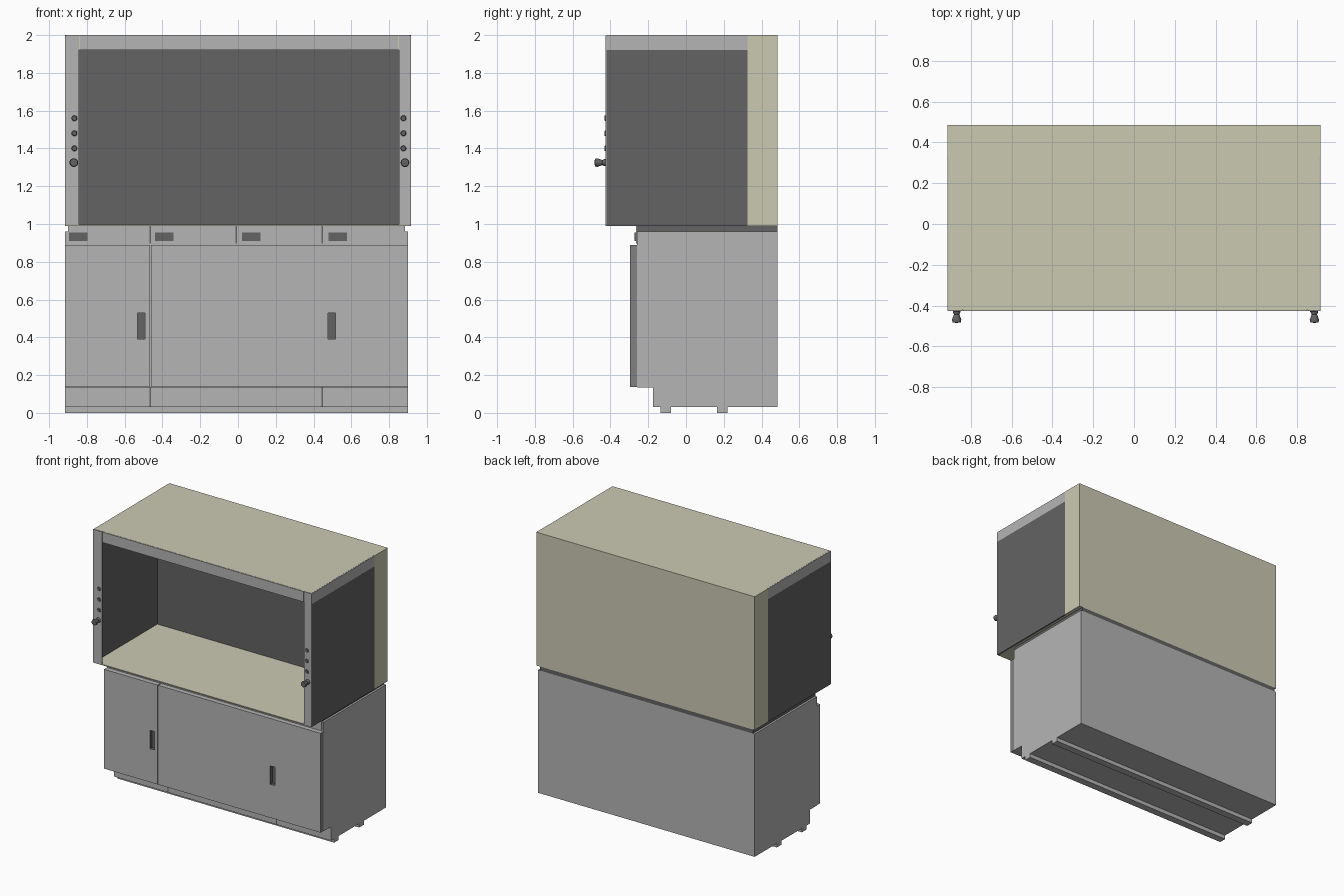
import bpy
import bmesh
from math import radians
from mathutils import Matrix, Vector

if "Cube" in bpy.data.objects:
    bpy.data.objects.remove(bpy.data.objects["Cube"], do_unlink=True)


def material(name, r, g, b):
    m = bpy.data.materials.new(name)
    m.use_nodes = True
    m.diffuse_color = (r, g, b, 1)
    m.node_tree.nodes["Principled BSDF"].inputs["Base Color"].default_value = (r, g, b, 1)
    return m


GREY = material("light grey", 0.46, 0.46, 0.46)
EDGE = material("edge grey", 0.22, 0.22, 0.22)
DARK = material("dark grey", 0.125, 0.125, 0.125)
CREAM = material("cream", 0.60, 0.59, 0.45)


def finish(name, bm, *mats):
    mesh = bpy.data.meshes.new(name)
    bm.to_mesh(mesh)
    bm.free()
    for m in mats:
        mesh.materials.append(m)
    ob = bpy.data.objects.new(name, mesh)
    bpy.context.collection.objects.link(ob)
    return ob


def box(name, x, y, z, mat, special=None, direction=None):
    """Box from (min, max) pairs; faces along direction may take a second material."""
    bm = bmesh.new()
    lo, hi = Vector((x[0], y[0], z[0])), Vector((x[1], y[1], z[1]))
    bmesh.ops.create_cube(bm, size=1, matrix=Matrix.Translation((lo + hi) / 2)
                          @ Matrix.Diagonal((*(hi - lo), 1)))
    bm.normal_update()
    if special:
        for f in bm.faces:
            f.material_index = int(f.normal.dot(Vector(direction)) > 0.9)
        return finish(name, bm, mat, special)
    return finish(name, bm, mat)


def turned(name, profile, x, y, z, mat):
    """Revolve (radius, distance forward) points around an axis towards the front."""
    bm = bmesh.new()
    verts = [bm.verts.new((r, -d, 0)) for r, d in profile]
    edges = [bm.edges.new(pair) for pair in zip(verts, verts[1:])]
    bmesh.ops.spin(bm, geom=verts + edges, axis=(0, 1, 0), cent=(0, 0, 0),
                   angle=radians(360), steps=20)
    bmesh.ops.remove_doubles(bm, verts=bm.verts, dist=0.0001)
    bmesh.ops.recalc_face_normals(bm, faces=bm.faces)
    ob = finish(name, bm, mat)
    ob.location = (x, y, z)
    bpy.ops.object.select_all(action='DESELECT')
    ob.select_set(True)
    bpy.context.view_layer.objects.active = ob
    bpy.ops.object.shade_smooth_by_angle(angle=radians(35))


FRONT, BACK, INNER = -0.427, 0.485, 0.325
W = 0.915

# Hood: rear duct, canopy, floor and thin side walls
box("rear_duct", (-W, W), (INNER, BACK), (0.99, 2), CREAM, DARK, (0, -1, 0))
box("canopy", (-W + 0.006, W - 0.006), (FRONT + 0.006, INNER), (1.92, 2), CREAM)
box("hood_floor", (-W + 0.012, W - 0.012), (FRONT, INNER), (0.99, 0.997), CREAM)
for side, s in (("right", -1), ("left", 1)):
    outer, inner = s * W, s * (W - 0.012)
    span = tuple(sorted((outer, inner)))
    box(side + "_wall", span, (FRONT + 0.006, INNER), (0.99, 1.92), DARK)
    trim = tuple(sorted((outer, s * (W - 0.006))))
    box(side + "_canopy_trim", trim, (FRONT + 0.006, INNER), (1.92, 1.999), GREY)

# Front frame, with narrow gaps between header and posts
box("right_post", (-W, -0.842), (FRONT, FRONT + 0.006), (0.99, 1.999), GREY)
box("left_post", (0.853, W), (FRONT, FRONT + 0.006), (0.99, 1.999), GREY)
box("header", (-0.837, 0.848), (FRONT, FRONT + 0.006), (1.92, 1.999), GREY)

# Buttons and flared knobs on the posts
for side, bx, kx in (("right", -0.866, -0.869), ("left", 0.876, 0.884)):
    for i in range(3):
        turned(f"{side}_button_{i + 1}", [(0, 0.005), (0.012, 0.005), (0.015, 0)],
               bx, FRONT, 1.40 + 0.08 * i, DARK)
    turned(side + "_knob", [(0.018, 0), (0.018, 0.006), (0.013, 0.016), (0.023, 0.042),
                            (0.02, 0.055), (0, 0.058)], kx, FRONT, 1.325, DARK)

# Cabinet carcass, plinth, rails and worktop
L, R, CAB = -0.915, 0.90, -0.26
SPLITS = (-0.464, -0.008, 0.446)
box("cabinet", (L, R), (CAB, BACK), (0.135, 0.96), GREY)
box("plinth", (L, R), (-0.174, BACK), (0.03, 0.135), GREY)
box("worktop", (L + 0.015, R - 0.015), (CAB, BACK), (0.96, 0.99), DARK)
for name, y0, y1 in (("front_rail", -0.135, -0.08), ("back_rail", 0.165, 0.22)):
    box(name, (L, R), (y0, y1), (0, 0.03), GREY)
for i, x in enumerate((SPLITS[0], SPLITS[2])):
    box(f"plinth_joint_{i + 1}", (x - 0.004, x + 0.004), (-0.176, -0.17), (0.03, 0.135), DARK)

# Drawer fronts with small dark pulls
edges = (L + 0.015, *SPLITS, R - 0.015)
box("drawer_backing", (L + 0.02, R - 0.02), (CAB - 0.002, CAB), (0.897, 0.988), DARK)
for i, (a, b) in enumerate(zip(edges, edges[1:])):
    box(f"drawer_front_{i + 1}", (a + 0.004 * (i > 0), b - 0.004 * (i < 3)),
        (CAB - 0.005, CAB), (0.896, 0.99), GREY)
    x = (-0.895, -0.44, 0.022, 0.48)[i]
    box(f"drawer_pull_{i + 1}", (x, x + 0.098), (CAB - 0.012, CAB - 0.005), (0.91, 0.955), DARK)


# Doors with recessed dark grips
def door(name, x, grip):
    panel = box(name, x, (-0.296, CAB), (0.137, 0.889), GREY, EDGE, (1, 0, 0))
    if not grip:
        return
    cutter = box("grip_cutter", grip, (-0.35, -0.268), (0.39, 0.53), DARK)
    cutter.hide_render = True
    mod = panel.modifiers.new("grip", 'BOOLEAN')
    mod.operation, mod.solver, mod.object = 'DIFFERENCE', 'EXACT', cutter
    mod.material_mode = 'TRANSFER'
    bpy.context.view_layer.objects.active = panel
    bpy.ops.object.modifier_apply(modifier=mod.name)
    bpy.data.objects.remove(cutter, do_unlink=True)


door("right_door", (L, SPLITS[0] - 0.003), (-0.532, -0.492))
door("middle_panel", (SPLITS[0] + 0.003, SPLITS[2]), None)
door("left_door", (SPLITS[2], R), (0.477, 0.517))
